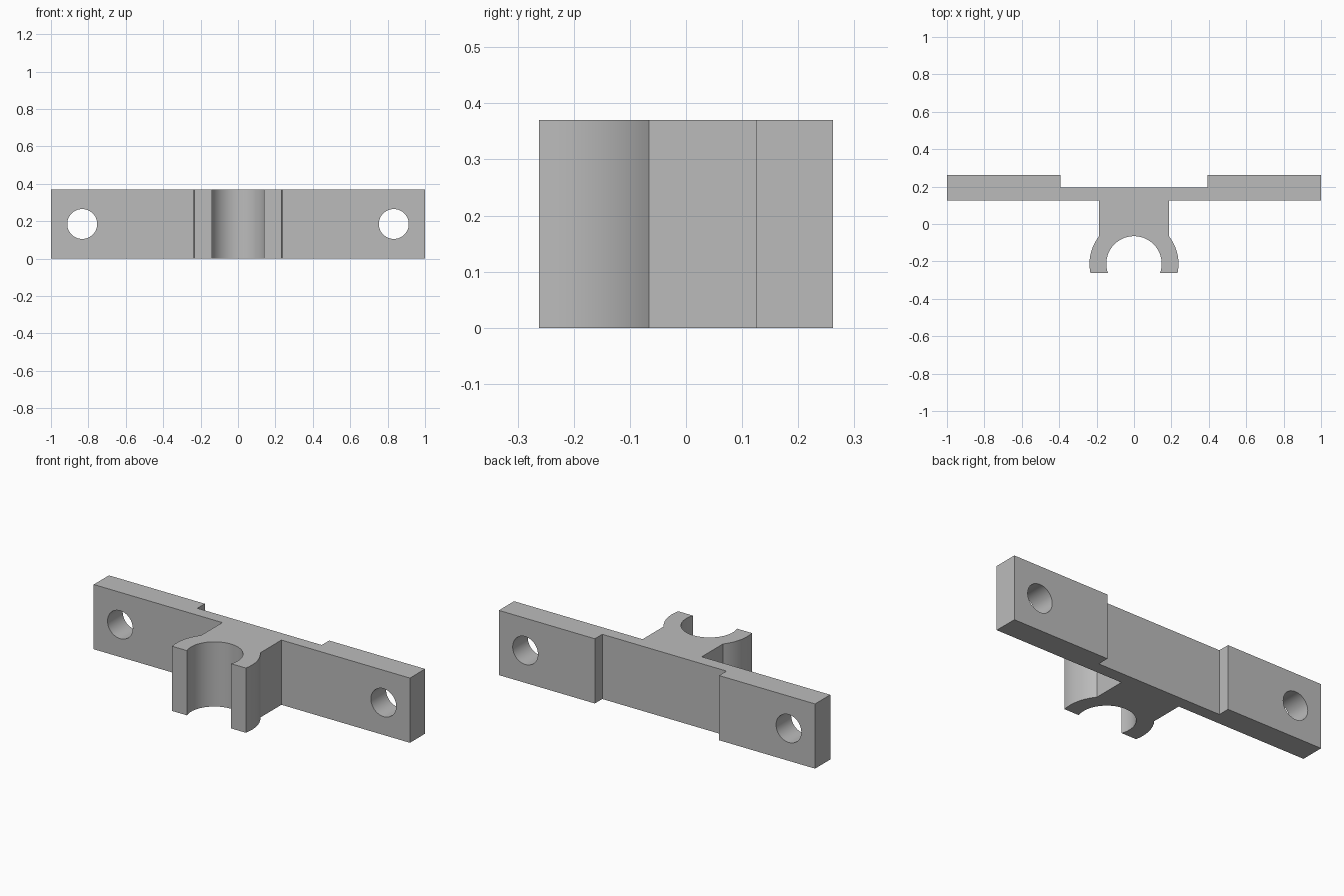
import bpy, bmesh
from math import sin, cos, asin, pi, radians, sqrt

old = bpy.data.objects.get("Cube")
if old:
    bpy.data.objects.remove(old, do_unlink=True)

HEIGHT = 0.37
BACK, NOTCH, PLATE_FRONT, TIP = 0.262, 0.195, 0.125, -0.262
STEM, NOTCH_X = 0.187, 0.393
CLIP_Y, R_IN, R_OUT = -0.213, 0.148, 0.238

grey = bpy.data.materials.new("plain grey")
grey.use_nodes = True
colour = (0.5, 0.5, 0.5, 1)
grey.diffuse_color = colour
grey.node_tree.nodes["Principled BSDF"].inputs["Base Color"].default_value = colour


def arc(radius, start, end, steps):
    """Points about the clip centre, angles measured from +x."""
    angles = [start + (end - start) * i / steps for i in range(steps + 1)]
    return [(radius * cos(a), CLIP_Y + radius * sin(a)) for a in angles]


# Half of the plan outline: plate, stem, outer jaw, inner jaw
drop = TIP - CLIP_Y
half = [(NOTCH_X, NOTCH), (NOTCH_X, BACK), (1, BACK), (1, PLATE_FRONT), (STEM, PLATE_FRONT)]
half += arc(R_OUT, asin(sqrt(R_OUT ** 2 - STEM ** 2) / R_OUT), asin(drop / R_OUT), 16)
half += arc(R_IN, asin(drop / R_IN), pi / 2, 28)
outline = half + [(-x, y) for x, y in reversed(half[:-1])]

# Extrude the outline into the clip bracket
bm = bmesh.new()
base = bm.faces.new([bm.verts.new((x, y, 0)) for x, y in outline])
top = bmesh.ops.extrude_face_region(bm, geom=[base])["geom"]
bmesh.ops.translate(bm, vec=(0, 0, HEIGHT),
                    verts=[v for v in top if isinstance(v, bmesh.types.BMVert)])
bmesh.ops.recalc_face_normals(bm, faces=bm.faces)
mesh = bpy.data.meshes.new("clip_bracket")
bm.to_mesh(mesh)
bm.free()
mesh.materials.append(grey)
bracket = bpy.data.objects.new("clip_bracket", mesh)
bpy.context.collection.objects.link(bracket)
bpy.context.view_layer.objects.active = bracket

# Screw holes through both ends
for side, name in ((-1, "right"), (1, "left")):
    bpy.ops.mesh.primitive_cylinder_add(vertices=48, radius=0.08, depth=0.4,
                                        location=(side * 0.833, 0.19, HEIGHT / 2),
                                        rotation=(pi / 2, 0, 0))
    cutter = bpy.context.object
    cutter.name = name + "_hole_cutter"
    cutter.data.materials.append(grey)
    cutter.hide_render = True
    cut = bracket.modifiers.new(name + "_hole", 'BOOLEAN')
    cut.operation, cut.solver, cut.object = 'DIFFERENCE', 'EXACT', cutter
    bpy.context.view_layer.objects.active = bracket
    bpy.ops.object.modifier_apply(modifier=cut.name)
    bpy.data.objects.remove(cutter, do_unlink=True)

bpy.ops.object.select_all(action='DESELECT')
bracket.select_set(True)
bpy.context.view_layer.objects.active = bracket
bpy.ops.object.shade_smooth_by_angle(angle=radians(30))
